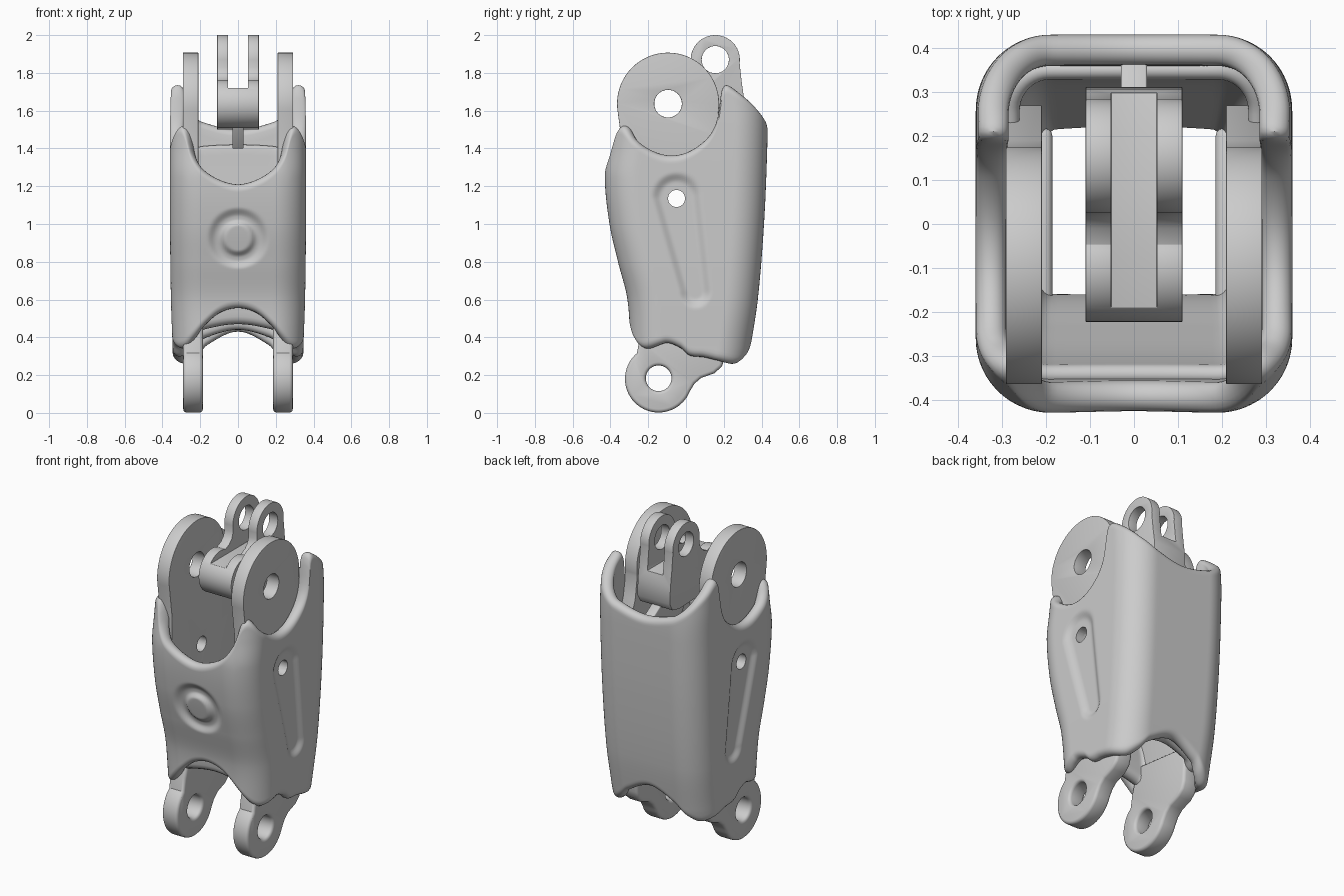
import bpy, bmesh, math
from math import pi, sin, cos, hypot, radians

if "Cube" in bpy.data.objects:
    bpy.data.objects.remove(bpy.data.objects["Cube"])

L = 1.434          # nominal half perimeter of the rounded-rectangle section


def interp(tab, s):
    """Smooth curve through (s, value) points."""
    n = len(tab)
    s = min(max(s, tab[0][0]), tab[-1][0])
    i = max(k for k in range(n - 1) if tab[k][0] <= s)

    def slope(k):
        if k in (0, n - 1):
            return 0.0
        return (tab[k + 1][1] - tab[k - 1][1]) / (tab[k + 1][0] - tab[k - 1][0])
    (a, va), (b, vb) = tab[i], tab[i + 1]
    h = b - a
    t = (s - a) / h
    return ((2*t**3 - 3*t*t + 1) * va + (t**3 - 2*t*t + t) * h * slope(i)
            + (3*t*t - 2*t**3) * vb + (t**3 - t*t) * h * slope(i + 1))


def smooth(a, b, x):
    t = min(max((x - a) / (b - a), 0), 1)
    return t * t * (3 - 2 * t)


# side silhouettes (z, value)
FRONT = [(.26, -.285), (.34, -.293), (.6, -.31), (.8, -.36), (1.0, -.405),
         (1.25, -.43), (1.4, -.41), (1.52, -.395), (1.75, -.39)]
BACK = [(.26, .325), (.34, .34), (.6, .38), (1.0, .413), (1.4, .43), (1.55, .43), (1.75, .415)]
WIDTH = [(.26, .345), (.6, .355), (1.0, .36), (1.5, .36), (1.75, .355)]
# rim heights from front centre round to back centre
TOP = [(0, 1.21), (.1, 1.235), (.19, 1.295), (.25, 1.38), (.285, 1.49), (.31, 1.52), (.35, 1.51),
       (.416, 1.45), (.517, 1.39), (.617, 1.363), (.717, 1.38), (.817, 1.45), (.867, 1.53),
       (.892, 1.62), (.912, 1.705), (.937, 1.735), (.977, 1.72), (1.066, 1.66), (1.155, 1.59),
       (1.244, 1.54), (L, 1.5)]
BOTTOM = [(0, .555), (.1, .53), (.19, .46), (.25, .40), (.31, .35), (.36, .34), (.493, .37),
          (.62, .345), (.71, .305), (.85, .295), (.977, .28), (1.11, .26), (1.19, .295),
          (1.26, .36), (L, .43)]


def section(s, z, d):
    """Point at perimeter position s and height z, moved inward by d."""
    sx = 1
    if s > L:
        s, sx = 2 * L - s, -1
    hx, y0, y1 = interp(WIDTH, z) - d, interp(FRONT, z) + d, interp(BACK, z) - d
    r = max(.17 - d, .015)
    if s < .19:
        x, y = s / .19 * (hx - r), y0
    elif s < .457:
        a = (s - .19) / .267 * pi / 2
        x, y = hx - r + r * sin(a), y0 + r - r * cos(a)
    elif s < .977:
        x, y = hx, y0 + r + (s - .457) / .52 * (y1 - y0 - 2 * r)
    elif s < 1.244:
        a = (s - .977) / .267 * pi / 2
        x, y = hx - r + r * cos(a), y1 - r + r * sin(a)
    else:
        x, y = (L - s) / .19 * (hx - r), y1
    return [sx * x, y, z]


def relief(p, s):
    """Pressed side channels and the front ring with its dome."""
    s = min(s, 2 * L - s)
    x, y, z = p
    if s < .3:
        r = hypot(x, z - .925)
        p[1] += .022 * smooth(.165, .115, r) * smooth(.065, .1, r)
    elif .4 < s < 1.05:
        t = min(max((1.14 - z) / .5, 0), 1)
        d = hypot(y - (-.05 + .1 * t), z - (1.14 - .5 * t)) - (.135 - .045 * t)
        p[0] -= math.copysign(.022 * smooth(0, -.055, d), x)


def add(name, bm):
    bmesh.ops.recalc_face_normals(bm, faces=bm.faces)
    me = bpy.data.meshes.new(name)
    bm.to_mesh(me)
    bm.free()
    ob = bpy.data.objects.new(name, me)
    bpy.context.collection.objects.link(ob)
    return ob


def tube(name, top, bottom, outer, inner, nu, nv, detail=None):
    """Hollow rounded tube with soft rims."""
    bm = bmesh.new()
    cols = []
    for i in range(nu):
        s = 2 * L * (i + .5) / nu
        hs = min(s, 2 * L - s)
        zt, zb = interp(top, hs), interp(bottom, hs)
        ht = (inner(zt) - outer(zt)) / 2
        hb = (inner(zb) - outer(zb)) / 2
        rows = []
        for k in range(nv + 1):
            rows.append((zb + hb + (zt - ht - zb - hb) * k / nv, 0))
        for k in range(1, 8):
            rows.append((zt - ht + ht * sin(pi * k / 8), (1 - cos(pi * k / 8)) / 2))
        for k in range(31):
            rows.append((zt - ht + (zb + hb - zt + ht) * k / 30, 1))
        for k in range(1, 8):
            rows.append((zb + hb - hb * sin(pi * k / 8), (1 + cos(pi * k / 8)) / 2))
        col = []
        for z, f in rows:
            p = section(s, z, outer(z) + (inner(z) - outer(z)) * f)
            if detail and f == 0:
                detail(p, s)
            col.append(bm.verts.new(p))
        cols.append(col)
    n = len(cols[0])
    for i in range(nu):
        a, b = cols[i], cols[(i + 1) % nu]
        for k in range(n):
            bm.faces.new((a[k], b[k], b[(k + 1) % n], a[(k + 1) % n]))
    return add(name, bm)


def plate(name, outline, x0, x1):
    """Extrude a (y, z) outline along x."""
    bm = bmesh.new()
    f = bm.faces.new([bm.verts.new((x0, y, z)) for y, z in outline])
    ext = bmesh.ops.extrude_face_region(bm, geom=[f])
    for v in ext['geom']:
        if isinstance(v, bmesh.types.BMVert):
            v.co.x = x1
    return add(name, bm)


def arc(cy, cz, r, a0, a1, n=32):
    return [(cy + r * cos(radians(a0 + (a1 - a0) * k / n)),
             cz + r * sin(radians(a0 + (a1 - a0) * k / n))) for k in range(n + 1)]


def apply(ob, mod):
    bpy.context.view_layer.objects.active = ob
    bpy.ops.object.modifier_apply(modifier=mod.name)


def cut(ob, outline, x0=-1, x1=1):
    c = plate("cutter", outline, x0, x1)
    m = ob.modifiers.new("cut", 'BOOLEAN')
    m.operation, m.solver, m.object = 'DIFFERENCE', 'EXACT', c
    apply(ob, m)
    bpy.data.objects.remove(c)


def hole(ob, y, z, r):
    cut(ob, arc(y, z, r, 0, 350, 35))


def finish(ob, bevel=0):
    if bevel:
        m = ob.modifiers.new("bevel", 'BEVEL')
        m.width, m.segments, m.limit_method, m.angle_limit = bevel, 3, 'ANGLE', radians(40)
        apply(ob, m)
    bpy.ops.object.select_all(action='DESELECT')
    ob.select_set(True)
    bpy.context.view_layer.objects.active = ob
    bpy.ops.object.shade_smooth_by_angle(angle=radians(35))


# outer shell
shell = tube("outer_shell", TOP, BOTTOM, lambda z: 0, lambda z: .07, 240, 90, relief)
hole(shell, -.05, 1.135, .045)
finish(shell)

# inner liner
liner = tube("inner_liner", [(0, 1.14), (.4, 1.18), (1.05, 1.38), (L, 1.42)],
             [(0, .47), (.3, .42), (.6, .38), (1.1, .36), (L, .44)],
             lambda z: .06, lambda z: .14 - .04 * smooth(.5, 1.2, z), 120, 24)
hole(liner, -.05, 1.135, .045)
finish(liner)

# side plates with round ears on top, and lower hinge lugs
ear = arc(-.095, 1.637, .27, -10, 188, 48) + [
    (-.335, 1.4), (-.34, 1.2), (-.22, .6), (-.2, .48), (.22, .48), (.27, .9), (.27, 1.25), (.19, 1.46)]
lug = arc(-.145, .18, .178, 130, 338, 40) + [
    (.045, .155), (.08, .185), (.15, .21), (.19, .245), (.205, .29), (.22, .5), (-.2, .55), (-.245, .4)]
for sx, side in ((1, "right"), (-1, "left")):
    p = plate(side + "_ear_plate", ear, sx * .21, sx * .292)
    hole(p, -.095, 1.637, .073)
    hole(p, -.05, 1.135, .045)
    finish(p, .014)
    q = plate(side + "_hinge_lug", lug, sx * .186, sx * .29)
    hole(q, -.145, .183, .068)
    finish(q, .018)

# forked link between the ears
link = plate("forked_link", arc(-.095, 1.635, .128, 68, 270) + [
    (.05, 1.507), (.22, 1.5), (.285, 1.515), (.312, 1.56), (.308, 1.66), (.295, 1.75)]
    + arc(.155, 1.87, .13, -8, 180) + [(.027, 1.83), (.015, 1.795), (-.01, 1.77)], -.11, .11)
cut(link, [(-.5, 1.72), (.6, 1.72), (.6, 2.3), (-.5, 2.3)], -.052, .052)
hole(link, -.095, 1.637, .073)
hole(link, .155, 1.87, .072)
finish(link, .008)

# rib carrying the link
rib = plate("link_rib", [(.0, 1.52), (.08, 1.40), (.37, 1.40), (.37, 1.47), (.29, 1.52)], -.03, .03)
finish(rib, .005)
